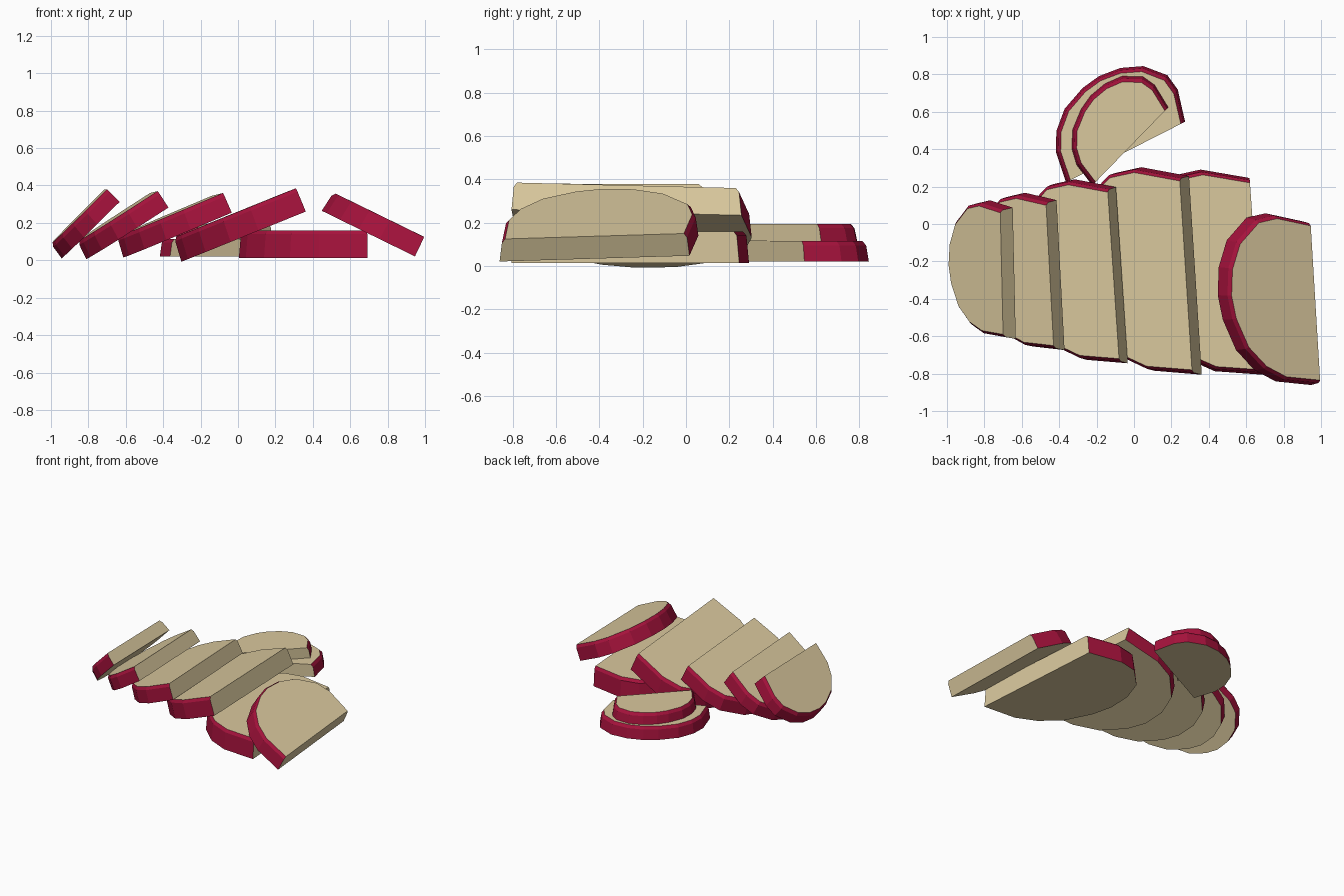
import bpy, bmesh
from math import radians, sin, cos
from mathutils import Vector

if "Cube" in bpy.data.objects:
    bpy.data.objects.remove(bpy.data.objects["Cube"])


def material(name, rgb):
    m = bpy.data.materials.new(name)
    m.diffuse_color = (*rgb, 1)
    m.use_nodes = True
    m.node_tree.nodes["Principled BSDF"].inputs["Base Color"].default_value = m.diffuse_color
    return m


FLESH = material("flesh", (0.70, 0.58, 0.34))
RIND = material("rind", (0.38, 0.006, 0.045))

# half-round outline: (depth away from the cut edge, position along the cut edge)
PROFILE = [(0, 0), (.4, -.06), (.62, -.04), (.86, .09), (.97, .25), (1, .42),
           (.96, .57), (.83, .76), (.63, .89), (.4, .965), (0, 1)]


def slice_part(name, a, b, depth, tilt, thick, rim=0.02):
    """Slab whose top cut edge runs a -> b, sloping down away from it by tilt."""
    a, b = Vector(a), Vector(b)
    length = (b - a).length
    along = (b - a).normalized()
    side = along.cross(Vector((0, 0, 1))).normalized()
    t = radians(tilt)
    out = side * cos(t) - Vector((0, 0, sin(t)))
    normal = out.cross(along).normalized()
    mid = (a + b) / 2

    bm = bmesh.new()

    def ring(grow, drop):
        return [bm.verts.new(mid + out * u * (depth - rim + grow)
                             + along * (v - .5) * (length + 2 * grow)
                             - normal * drop) for u, v in PROFILE]

    # top face, chamfered rim, slightly flared bottom
    rings = [ring(0, 0), ring(rim * .75, rim), ring(rim * 1.3, thick)]
    bm.faces.new(rings[0])
    bm.faces.new(rings[2][::-1])
    # flat cut face
    bm.faces.new([r[0] for r in rings] + [r[-1] for r in rings[::-1]])
    # rind
    for r, s in zip(rings, rings[1:]):
        for i in range(len(PROFILE) - 1):
            f = bm.faces.new((r[i], r[i + 1], s[i + 1], s[i]))
            f.material_index = 1
    bmesh.ops.recalc_face_normals(bm, faces=bm.faces)
    me = bpy.data.meshes.new(name)
    bm.to_mesh(me)
    bm.free()
    me.materials.append(FLESH)
    me.materials.append(RIND)
    bpy.context.collection.objects.link(bpy.data.objects.new(name, me))


# leaning row of slices, small to large
slice_part("leaning_slice_1", (-.715, .06, .378), (-.70, -.59, .38), .42, 45, .095)
slice_part("leaning_slice_2", (-.47, .10, .36), (-.43, -.65, .37), .49, 33, .105)
slice_part("leaning_slice_3", (-.14, .17, .345), (-.08, -.72, .36), .585, 23, .115)
slice_part("leaning_slice_4", (.245, .23, .36), (.31, -.78, .385), .67, 22, .135)
# flat slice and the slice resting on it
slice_part("flat_slice", (.62, .22, .16), (.69, -.78, .16), .64, 0, .147)
slice_part("resting_slice", (.945, -.01, .15), (.995, -.835, .125), .515, -26, .115)
# stacked pair at the back
slice_part("stack_lower_slice", (.25, .535, .115), (-.34, .235, .115), .42, 0, .095)
slice_part("stack_upper_slice", (.165, .605, .195), (-.205, .225, .195), .335, 0, .08)
